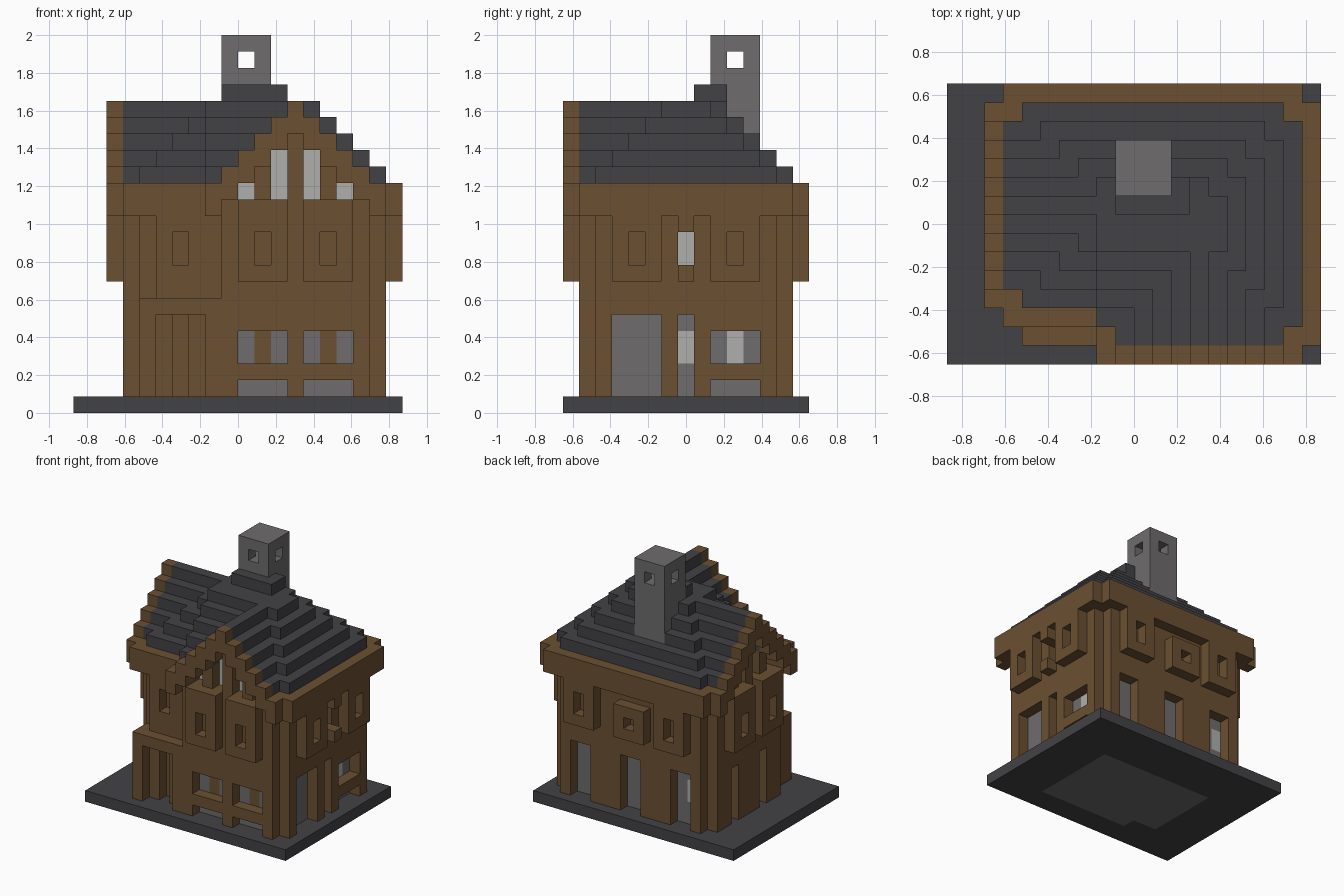
import bpy
import bmesh
from mathutils import Vector

cube = bpy.data.objects.get("Cube")
if cube:
    bpy.data.objects.remove(cube, do_unlink=True)

U = 2 / 23                      # one building block
NX, NY = 20, 15                 # plan size in blocks


def material(name, rgb):
    m = bpy.data.materials.new(name)
    m.use_nodes = True
    m.diffuse_color = (*rgb, 1)
    m.node_tree.nodes["Principled BSDF"].inputs["Base Color"].default_value = (*rgb, 1)
    return m


brown = material("timber brown", (0.147, 0.08, 0.032))
slate = material("slate", (0.055, 0.055, 0.062))
stone = material("stone grey", (0.156, 0.15, 0.15))
pale = material("pale grey", (0.43, 0.43, 0.42))

PARTS = {"base": slate, "walls": brown, "eaves": brown, "porch": brown,
         "bay_windows": brown, "gables": brown, "roof_tiles": slate,
         "chimney": stone, "inner_lining": stone, "window_glow": pale}
cells = {}


def fill(part, i0, i1, j0, j1, k0, k1):
    """Fill a block range with a part, or carve it away when part is None."""
    for i in range(i0, i1):
        for j in range(j0, j1):
            for k in range(k0, k1):
                if part:
                    cells[i, j, k] = part
                else:
                    cells.pop((i, j, k), None)


def side(part, face, a0, a1, d, k0, k1):
    """Fill along one facade; d counts blocks inwards from the bay fronts."""
    if face == "front":
        fill(part, a0, a1, d, d + 1, k0, k1)
    elif face == "back":
        fill(part, a0, a1, 14 - d, 15 - d, k0, k1)
    elif face == "east":
        fill(part, 19 - d, 20 - d, a0, a1, k0, k1)
    else:
        fill(part, 2 + d, 3 + d, a0, a1, k0, k1)


def plan(part, n, k0, k1, x0=2, y0=0):
    """L-shaped plan with stepped corners, grown by n blocks from the ridge."""
    fill(part, x0, 8 - n, 8 - n, 9 + n, k0, k1)
    fill(part, 8 - n, 14 + n, 7 - n, 10 + n, k0, k1)
    fill(part, 8, 15 + n, 6 - n, 9 + n, k0, k1)
    fill(part, 13 - n, 14 + n, y0, 8, k0, k1)


# Base, walls and the lining seen through the openings
fill("base", 0, NX, 0, NY, 0, 1)
plan("walls", 4, 1, 14, 3, 1)
plan("inner_lining", 3, 1, 7, 4, 2)

# Eaves band, then the stepped roof
plan("eaves", 5, 12, 14)
for n in range(5):
    plan("roof_tiles", n, 18 - n, 19 - n)
fill("roof_tiles", 9, 13, 8, 10, 19, 20)

# Two gables with stepped frames and attic windows
for face, shift in (("front", 0), ("west", -5)):
    c = 13 + shift
    side(None, face, c - 4, c + 5, 0, 12, 13)
    for n in range(5):
        side("gables", face, c - n, c + n + 1, 0, 18 - n, 19 - n)
    for m in range(4):
        side(None, face, c - 3 + m, c + 4 - m, 0, 13 + m, 14 + m)
        side("gables", face, c - 3 + m, c + 4 - m, 1, 13 + m, 14 + m)
    for a, top in ((-3, 14), (-1, 16), (1, 16), (3, 14)):
        side(None, face, c + a, c + a + 1, 1, 13, top)
        side("window_glow", face, c + a, c + a + 1, 2, 13, top)

# Porch with a recessed door
fill("porch", 4, 9, 1, 3, 1, 7)
fill(None, 5, 8, 1, 3, 1, 6)
fill("porch", 5, 6, 2, 3, 1, 6)
fill("porch", 7, 8, 2, 3, 1, 6)

# Bay windows on every facade
BAYS = [("front", 10, 13), ("front", 14, 13), ("west", 5, 13), ("west", 9, 13),
        ("east", 3, 12), ("east", 9, 12), ("back", 5, 12), ("back", 14, 12)]
for face, a, top in BAYS:
    side("bay_windows", face, a, a + 3, 0, 8, top)
    side(None, face, a + 1, a + 2, 0, 9, 11)
side("bay_windows", "back", 9, 12, 0, 8, 11)
side(None, "back", 10, 11, 0, 9, 10)
fill("bay_windows", 5, 8, 2, 3, 7, 12)
fill(None, 6, 7, 2, 3, 9, 11)
side("bay_windows", "east", 7, 8, 0, 8, 12)
for d in (0, 1):
    side(None, "east", 7, 8, d, 9, 11)
side("window_glow", "east", 7, 8, 2, 9, 11)

# Ground floor openings
OPENINGS = [("front", 10, 13, 3, 5), ("front", 14, 17, 3, 5), ("front", 10, 13, 1, 2),
            ("front", 14, 17, 1, 2), ("east", 3, 6, 1, 6), ("east", 7, 8, 1, 6),
            ("east", 9, 12, 3, 5), ("east", 9, 12, 1, 2), ("back", 5, 7, 1, 6),
            ("back", 10, 12, 1, 6), ("back", 15, 17, 1, 6), ("west", 6, 7, 1, 6),
            ("west", 10, 11, 1, 6)]
for face, a0, a1, k0, k1 in OPENINGS:
    side(None, face, a0, a1, 1, k0, k1)
for a in (11, 15):
    side("walls", "front", a, a + 1, 2, 3, 5)
for face, a in (("east", 7), ("east", 10), ("back", 5)):
    side("window_glow", face, a, a + 1, 2, 3, 5)

# Chimney with a crossing smoke vent
fill("chimney", 9, 12, 9, 12, 15, 23)
fill(None, 10, 11, 9, 12, 21, 22)
fill(None, 9, 12, 10, 11, 21, 22)


def build(part, mat):
    """Skin the exposed block faces of one part and merge flat areas."""
    bm = bmesh.new()
    for cell, owner in cells.items():
        if owner != part:
            continue
        for axis in range(3):
            for s in (-1, 1):
                near = list(cell)
                near[axis] += s
                if tuple(near) in cells:
                    continue
                u, v = Vector(), Vector()
                u[(axis + 1) % 3] = v[(axis + 2) % 3] = 1
                o = Vector(cell)
                o[axis] += max(s, 0)
                ring = [o, o + u, o + u + v, o + v][::s]
                bm.faces.new([bm.verts.new(((p.x - NX / 2) * U, (p.y - NY / 2) * U, p.z * U))
                              for p in ring])
    bmesh.ops.remove_doubles(bm, verts=bm.verts, dist=U / 100)
    bmesh.ops.dissolve_limit(bm, angle_limit=0.01, verts=bm.verts, edges=bm.edges)
    mesh = bpy.data.meshes.new(part)
    bm.to_mesh(mesh)
    bm.free()
    mesh.materials.append(mat)
    bpy.context.collection.objects.link(bpy.data.objects.new(part, mesh))


for part, mat in PARTS.items():
    build(part, mat)

# Thin L-shaped plate under the base
plate = bpy.data.meshes.new("floor_plate")
outline = [(-0.5, 0.26), (0.5, 0.26), (0.5, -0.46), (-0.29, -0.46), (-0.29, -0.35), (-0.5, -0.35)]
bm = bmesh.new()
bm.faces.new([bm.verts.new((x, y, -0.002)) for x, y in outline])
bm.normal_update()
plate_obj = bpy.data.objects.new("floor_plate", plate)
bm.to_mesh(plate)
bm.free()
plate.materials.append(stone)
bpy.context.collection.objects.link(plate_obj)
